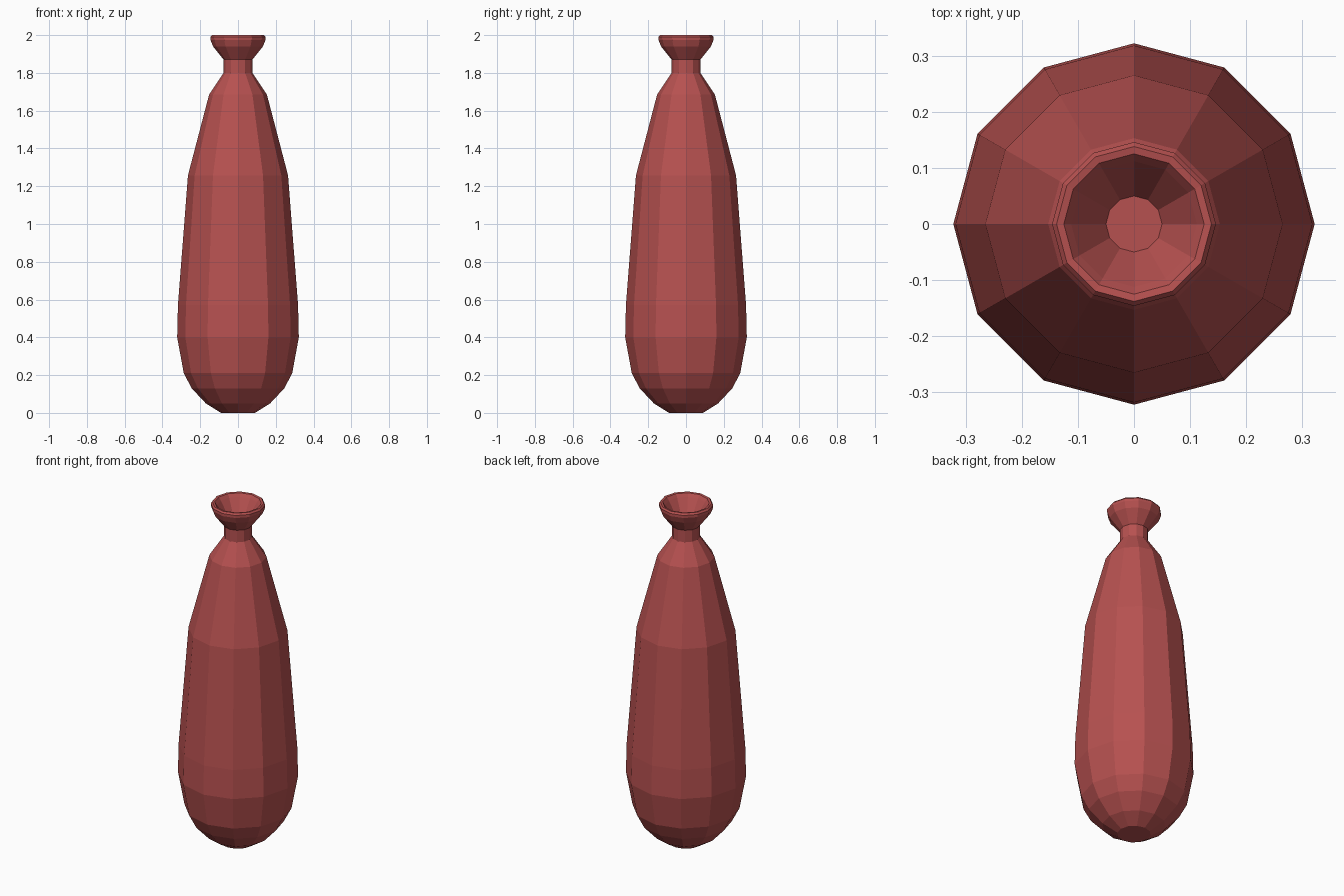
import bpy, bmesh, math

if "Cube" in bpy.data.objects:
    bpy.data.objects.remove(bpy.data.objects["Cube"])

SIDES = 12

# one flat colour
red = bpy.data.materials.new("terracotta red")
red.diffuse_color = (0.47, 0.082, 0.08, 1)
red.use_nodes = True
red.node_tree.nodes["Principled BSDF"].inputs["Base Color"].default_value = red.diffuse_color

# profile (radius, height): outside from foot to lip, then into the funnel mouth
profile = [
    (0.09, 0.0), (0.17, 0.05), (0.245, 0.13), (0.287, 0.21),
    (0.322, 0.40), (0.318, 0.57), (0.265, 1.257), (0.153, 1.685),
    (0.076, 1.80), (0.076, 1.87), (0.132, 1.94), (0.146, 1.975),
    (0.146, 1.99), (0.138, 2.0), (0.125, 1.998), (0.112, 1.98), (0.05, 1.88),
]

# bottle body: lathe the profile
bm = bmesh.new()
rings = []
for r, z in profile:
    rings.append([bm.verts.new((r * math.cos(a), r * math.sin(a), z))
                  for a in (2 * math.pi * i / SIDES for i in range(SIDES))])
for low, high in zip(rings, rings[1:]):
    for i in range(SIDES):
        j = (i + 1) % SIDES
        bm.faces.new((low[i], low[j], high[j], high[i]))

# foot and funnel floor
bm.faces.new(rings[0][::-1])
bm.faces.new(rings[-1])
bmesh.ops.recalc_face_normals(bm, faces=bm.faces)

mesh = bpy.data.meshes.new("bottle_vase")
bm.to_mesh(mesh)
bm.free()
mesh.materials.append(red)
bottle = bpy.data.objects.new("bottle_vase", mesh)
bpy.context.collection.objects.link(bottle)
